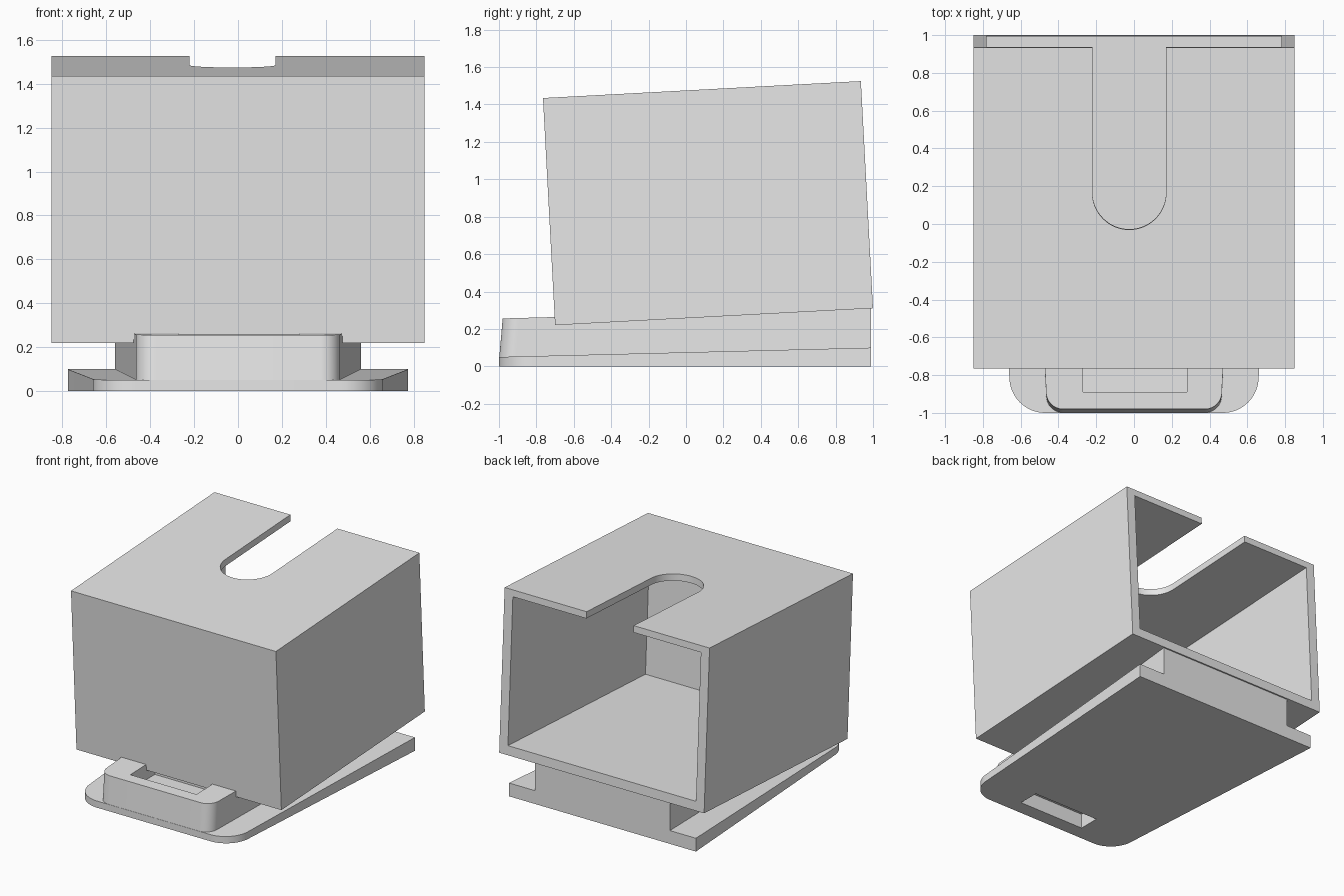
import bpy, bmesh, math

cube = bpy.data.objects.get("Cube")
if cube:
    bpy.data.objects.remove(cube, do_unlink=True)

grey = bpy.data.materials.new("plain_grey")
grey.use_nodes = True
GREY = (0.8, 0.8, 0.8, 1)
grey.diffuse_color = GREY
grey.node_tree.nodes["Principled BSDF"].inputs["Base Color"].default_value = GREY


def prism(name, outline, bottom, top, lean=0.0):
    """Extrude an xy outline between two height functions of y, leaning the top back at the front."""
    bm = bmesh.new()
    low = [bm.verts.new((x, y, bottom(y))) for x, y in outline]
    high = [bm.verts.new((x, y + lean * max(0, (1 - y) / 2), top(y))) for x, y in outline]
    bm.faces.new(low[::-1])
    bm.faces.new(high)
    for i in range(len(low)):
        j = (i + 1) % len(low)
        bm.faces.new((low[i], low[j], high[j], high[i]))
    bmesh.ops.recalc_face_normals(bm, faces=bm.faces)
    mesh = bpy.data.meshes.new(name)
    bm.to_mesh(mesh)
    bm.free()
    mesh.materials.append(grey)
    obj = bpy.data.objects.new(name, mesh)
    bpy.context.collection.objects.link(obj)
    return obj


def block(name, x0, x1, y0, y1, z0, z1):
    return prism(name, [(x0, y0), (x1, y0), (x1, y1), (x0, y1)], lambda y: z0, lambda y: z1)


def arc(cx, cy, r, start, end, steps=16):
    return [(cx + r * math.cos(math.radians(start + (end - start) * i / steps)),
             cy + r * math.sin(math.radians(start + (end - start) * i / steps)))
            for i in range(steps + 1)]


def tapered_outline(front, back, r, y0=-1.0, y1=0.99):
    """Wide square back, narrower front with rounded corners."""
    right = arc(front - r, y0 + r, r, 270, 360) + [(back, y1)]
    return right + [(-x, y) for x, y in reversed(right)]


def activate(obj):
    bpy.ops.object.select_all(action='DESELECT')
    obj.select_set(True)
    bpy.context.view_layer.objects.active = obj


def cut(obj, cutter):
    mod = obj.modifiers.new("cut", 'BOOLEAN')
    mod.operation = 'DIFFERENCE'
    mod.solver = 'EXACT'
    mod.object = cutter
    activate(obj)
    bpy.ops.object.modifier_apply(modifier=mod.name)


# Tilted open-backed housing, built upright around its own centre
W, L, H = 0.85, 0.851, 0.608
housing = block("housing", -W, W, -L, L, -H, H)
cavity = block("cavity_cutter", -0.78, 0.78, -L + 0.07, L + 0.2, -H + 0.07, H - 0.05)

# Round-ended slot in the roof, open to the back
R, MID = 0.195, -0.025
slot_outline = arc(MID, 0.08, R, 180, 360, 32) + [(MID + R, 1.1), (MID - R, 1.1)]
slot = prism("slot_cutter", slot_outline, lambda y: 0.4, lambda y: 0.8)
cut(housing, cavity)
cut(housing, slot)
housing.location = (0, 0.1175, 0.8725)
housing.rotation_euler.x = math.radians(3.05)

# Wedge-shaped base plate and the riser joining it to the housing
plate = prism("base_plate", tapered_outline(0.66, 0.775, 0.19),
              lambda y: 0, lambda y: 0.075 + 0.025 * y)
riser = prism("riser", tapered_outline(0.465, 0.56, 0.09),
              lambda y: 0.03, lambda y: 0.283 + 0.027 * y, lean=0.02)

# Recesses at the front of the riser, above and below
upper = block("upper_recess_cutter", -0.27, 0.28, -0.89, -0.6, 0.15, 0.4)
lower = block("lower_recess_cutter", -0.27, 0.28, -0.89, -0.73, -0.1, 0.11)
cut(riser, upper)
cut(riser, lower)
cut(plate, lower)

for cutter in (cavity, slot, upper, lower):
    bpy.data.objects.remove(cutter, do_unlink=True)

for obj in (housing, plate, riser):
    activate(obj)
    bpy.ops.object.shade_smooth_by_angle(angle=math.radians(30))
